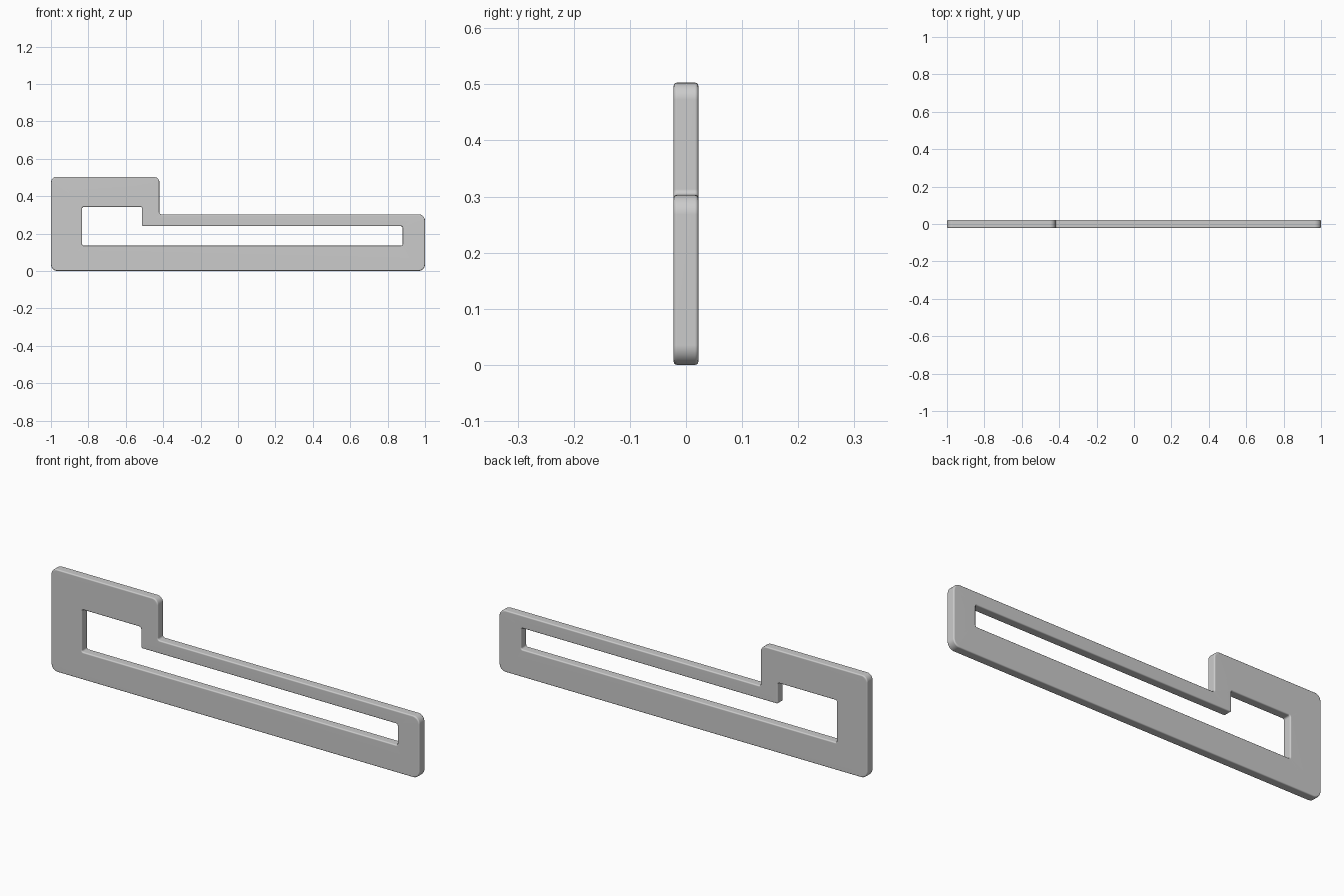
import bpy, bmesh, math
from mathutils import Vector

if "Cube" in bpy.data.objects:
    bpy.data.objects.remove(bpy.data.objects["Cube"])

HALF, EDGE, STEPS = 0.022, 0.006, 6
ARC = [math.pi / 2 * i / STEPS for i in range(STEPS + 1)]

# Counter-clockwise corners in the front plane: x, z, corner radius
OUTLINE = [(-1, 0, .035), (1, 0, .035), (1, .303, .035),
           (-.42, .303, .01), (-.42, .503, .03), (-1, .503, .03)]
SLOT = [(-.833, .135, .008), (.88, .135, .008), (.88, .239, .008),
        (-.513, .239, .008), (-.513, .342, .008), (-.833, .342, .008)]


def rounded_loop(corners, inset):
    """Right-angled outline with rounded corners, moved inwards by inset."""
    pts = []
    for i, (x, z, r) in enumerate(corners):
        p = Vector((x, z))
        before, after = corners[i - 1], corners[(i + 1) % len(corners)]
        e1 = (p - Vector(before[:2])).normalized()
        e2 = (Vector(after[:2]) - p).normalized()
        centre = p + (e2 - e1) * r
        radius = r - inset if e1.cross(e2) > 0 else r + inset
        pts += [centre + radius * (e1 * math.sin(t) - e2 * math.cos(t)) for t in ARC]
    return pts


# Depth layers with softly rounded front and back edges
quarter = [math.pi / 2 * i / 4 for i in range(5)]
front = [(-HALF + EDGE * (1 - math.sin(a)), EDGE * (1 - math.cos(a))) for a in reversed(quarter)]
layers = front + [(-y, d) for y, d in reversed(front)]

# Walls of the outline and the slot
bm = bmesh.new()
caps = [[], []]
for corners, sign in ((OUTLINE, 1), (SLOT, -1)):
    rings = [[bm.verts.new((p.x, y, p.y)) for p in rounded_loop(corners, sign * d)]
             for y, d in layers]
    n = len(rings[0])
    for a, b in zip(rings, rings[1:]):
        for i in range(n):
            j = (i + 1) % n
            bm.faces.new((a[i], a[j], b[j], b[i]))
    for cap, ring in zip(caps, (rings[0], rings[-1])):
        cap += [bm.edges.get((ring[i], ring[(i + 1) % n])) for i in range(n)]

# Flat front and back faces around the slot
for cap, y in zip(caps, (-1, 1)):
    bmesh.ops.triangle_fill(bm, edges=cap, use_beauty=True, normal=(0, y, 0))
bmesh.ops.recalc_face_normals(bm, faces=bm.faces)

mesh = bpy.data.meshes.new("stepped_frame")
bm.to_mesh(mesh)
bm.free()
frame = bpy.data.objects.new("stepped_frame", mesh)
bpy.context.collection.objects.link(frame)
bpy.context.view_layer.objects.active = frame
frame.select_set(True)
bpy.ops.object.shade_smooth_by_angle(angle=math.radians(35))
frame.modifiers.new("flat_face_normals", 'WEIGHTED_NORMAL').keep_sharp = True
